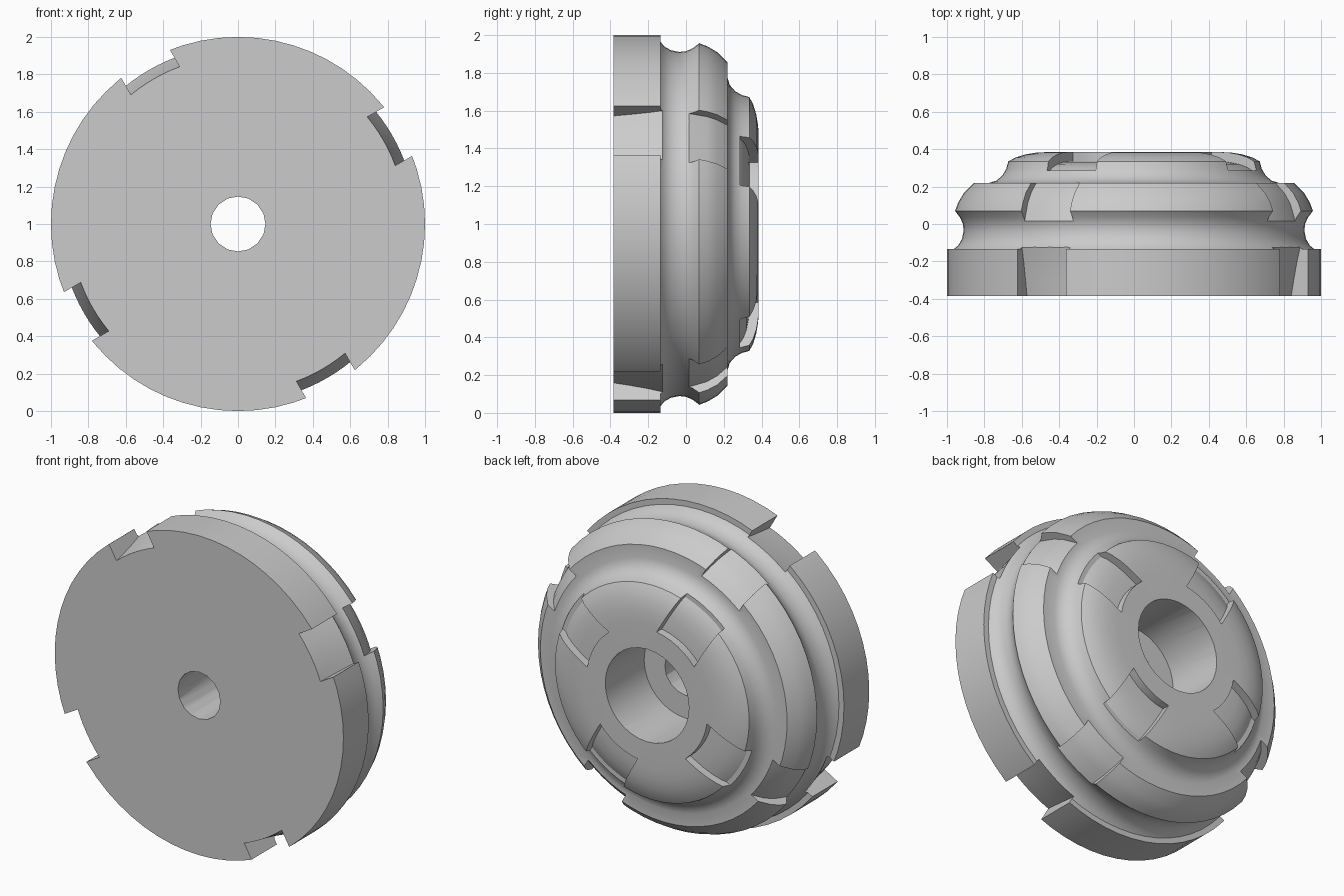
import bpy, bmesh, math

cube = bpy.data.objects.get("Cube")
if cube:
    bpy.data.objects.remove(cube, do_unlink=True)

grey = bpy.data.materials.new("plain grey")
grey.use_nodes = True
GREY = (0.6, 0.6, 0.6, 1)
grey.diffuse_color = GREY
grey.node_tree.nodes["Principled BSDF"].inputs["Base Color"].default_value = GREY


def finish(bm, name):
    bmesh.ops.remove_doubles(bm, verts=bm.verts, dist=1e-5)
    bmesh.ops.recalc_face_normals(bm, faces=bm.faces)
    mesh = bpy.data.meshes.new(name)
    bm.to_mesh(mesh)
    bm.free()
    mesh.materials.append(grey)
    obj = bpy.data.objects.new(name, mesh)
    bpy.context.collection.objects.link(obj)
    return obj


def lathe(name, profile, sides):
    """Spin (radius, y) points, starting and ending on the axis, around y."""
    bm = bmesh.new()
    verts = [bm.verts.new((r, y, 1)) for r, y in profile]
    edges = [bm.edges.new(pair) for pair in zip(verts, verts[1:])]
    bmesh.ops.spin(bm, geom=verts + edges, cent=(0, 0, 1), axis=(0, 1, 0),
                   angle=math.tau, steps=sides)
    return finish(bm, name)


def notches(name, section, half_width=0.15, steps=6):
    """Four parallel-sided blocks whose floors follow the turned surface."""
    bm = bmesh.new()
    for quarter in range(4):
        a = math.radians(30 + 90 * quarter)
        rings = []
        for i in range(steps + 1):
            u = half_width * (2 * i / steps - 1)
            ring = []
            for r, y in section:
                d = math.sqrt(r * r - u * u)
                ring.append(bm.verts.new((d * math.cos(a) - u * math.sin(a), y,
                                          1 + d * math.sin(a) + u * math.cos(a))))
            rings.append(ring)
        for low, high in zip(rings, rings[1:]):
            for k in range(len(section)):
                n = (k + 1) % len(section)
                bm.faces.new((low[k], low[n], high[n], high[k]))
        bm.faces.new(rings[0])
        bm.faces.new(rings[-1])
    return finish(bm, name)


def cut(target, cutter):
    cutter.hide_render = True
    mod = target.modifiers.new("cut", 'BOOLEAN')
    mod.operation = 'DIFFERENCE'
    mod.solver = 'EXACT'
    mod.object = cutter
    bpy.context.view_layer.objects.active = target
    bpy.ops.object.modifier_apply(modifier=mod.name)
    bpy.data.objects.remove(cutter, do_unlink=True)


# Turned body: rim, first groove, middle ring, second groove, domed hub
body = lathe("stepped_wheel", [
    (0, -0.385), (1, -0.385), (1, -0.135),
    (0.965, -0.135), (0.94, -0.115), (0.92, -0.08), (0.911, -0.035),
    (0.915, 0), (0.93, 0.035), (0.957, 0.07),
    (0.94, 0.115), (0.91, 0.165), (0.855, 0.22),
    (0.775, 0.22), (0.735, 0.232), (0.703, 0.26), (0.683, 0.295), (0.672, 0.335),
    (0.635, 0.355), (0.58, 0.372), (0.52, 0.382), (0.45, 0.385), (0, 0.385)], 64)

# Stepped centre bore
cut(body, lathe("bore_cutter", [(0, 0), (0.29, 0), (0.29, 0.5), (0, 0.5)], 32))
cut(body, lathe("hole_cutter", [(0, -0.5), (0.147, -0.5), (0.147, 0.1), (0, 0.1)], 16))

# Notches in the rim, the middle ring and the hub
cut(body, notches("rim_notch_cutter", [
    (0.895, -0.45), (0.897, -0.385), (0.912, -0.3), (0.932, -0.2), (0.955, -0.11),
    (1.1, -0.11), (1.1, -0.45)]))
cut(body, notches("ring_notch_cutter", [
    (0.93, 0), (0.92, 0.02), (0.89, 0.11), (0.855, 0.165), (0.8, 0.22), (0.78, 0.24),
    (1.1, 0.24), (1.1, 0)]))
cut(body, notches("hub_notch_cutter", [
    (0.42, 0.335), (0.51, 0.332), (0.58, 0.32), (0.63, 0.303), (0.66, 0.285),
    (0.8, 0.285), (0.8, 0.45), (0.42, 0.45)]))

# Smooth shading with crisp edges
bpy.ops.object.select_all(action='DESELECT')
body.select_set(True)
bpy.context.view_layer.objects.active = body
bpy.ops.object.shade_smooth_by_angle(angle=math.radians(28))
